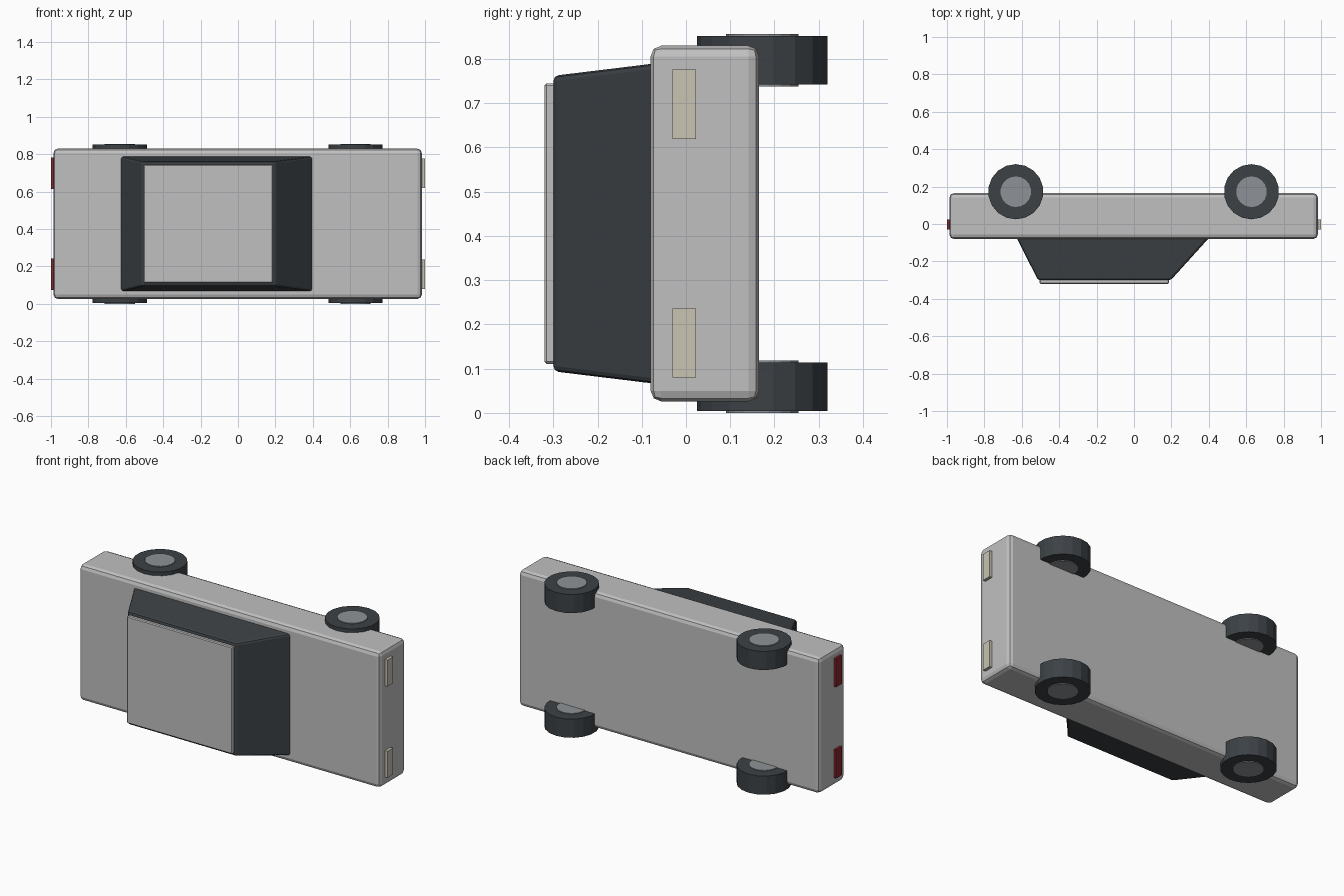
import bpy, bmesh
from mathutils import Matrix

if "Cube" in bpy.data.objects:
    bpy.data.objects.remove(bpy.data.objects["Cube"])

ZC = 0.428  # mid-plane of the car, which lies on its side (roof to -y)


def material(name, rgb):
    m = bpy.data.materials.new(name)
    m.diffuse_color = (*rgb, 1)
    m.use_nodes = True
    m.node_tree.nodes["Principled BSDF"].inputs["Base Color"].default_value = m.diffuse_color
    return m


SILVER = material("silver paint", (0.53, 0.53, 0.53))
GLASS = material("dark glass", (0.045, 0.053, 0.06))
RUBBER = material("dark rubber", (0.045, 0.053, 0.06))
HUB = material("hub grey", (0.27, 0.29, 0.31))
LAMP = material("headlight cream", (0.58, 0.55, 0.45))
RED = material("tail light red", (0.25, 0.02, 0.025))


def finish(name, bm, mat, bevel=0, segments=2):
    if bevel:
        bmesh.ops.bevel(bm, geom=bm.edges[:], offset=bevel, segments=segments,
                        profile=0.5, affect='EDGES')
    bmesh.ops.recalc_face_normals(bm, faces=bm.faces[:])
    me = bpy.data.meshes.new(name)
    bm.to_mesh(me)
    bm.free()
    me.materials.append(mat)
    ob = bpy.data.objects.new(name, me)
    bpy.context.collection.objects.link(ob)
    return ob


def frustum(name, mat, y0, rect0, y1, rect1, bevel=0, segments=2):
    """Box between two (x0, x1, z0, z1) rectangles at y0 and y1."""
    bm = bmesh.new()
    rings = [[bm.verts.new(p) for p in ((a, y, c), (b, y, c), (b, y, d), (a, y, d))]
             for y, (a, b, c, d) in ((y0, rect0), (y1, rect1))]
    for r in rings:
        bm.faces.new(r)
    for i in range(4):
        j = (i + 1) % 4
        bm.faces.new((rings[0][i], rings[0][j], rings[1][j], rings[1][i]))
    return finish(name, bm, mat, bevel, segments)


def box(name, mat, x, y, z, bevel=0, segments=2):
    rect = (*x, *z)
    return frustum(name, mat, y[0], rect, y[1], rect, bevel, segments)


def disc(name, mat, x, y, z, radius, depth):
    bm = bmesh.new()
    bmesh.ops.create_cone(bm, cap_ends=True, segments=18, radius1=radius,
                          radius2=radius, depth=depth,
                          matrix=Matrix.Translation((x, y, z)))
    return finish(name, bm, mat)


# Body, cabin and roof
box("body", SILVER, (-0.987, 0.983), (-0.08, 0.165), (0.026, 0.83), 0.024)
frustum("cabin", GLASS, -0.07, (-0.63, 0.405, 0.066, 0.79),
        -0.30, (-0.513, 0.197, 0.094, 0.762), 0.012)
box("roof", SILVER, (-0.505, 0.187), (-0.32, -0.295), (0.111, 0.745), 0.005, 1)

# Wheels, hubs and lights mirrored about the mid-plane
for side, s in (("left", 1), ("right", -1)):
    for end, x in (("front", 0.628), ("rear", -0.632)):
        z = ZC + s * 0.369
        disc(f"{end}_{side}_wheel", RUBBER, x, 0.1725, z, 0.1475, 0.11)
        disc(f"{end}_{side}_hub", HUB, x, 0.1725, z, 0.082, 0.118)
    for name, mat, xs, half in (("headlight", LAMP, (0.975, 1.0), 0.0785),
                                ("tail_light", RED, (-1.0, -0.975), 0.085)):
        z = ZC + s * 0.27
        box(f"{side}_{name}", mat, xs, (-0.03, 0.023), (z - half, z + half))
